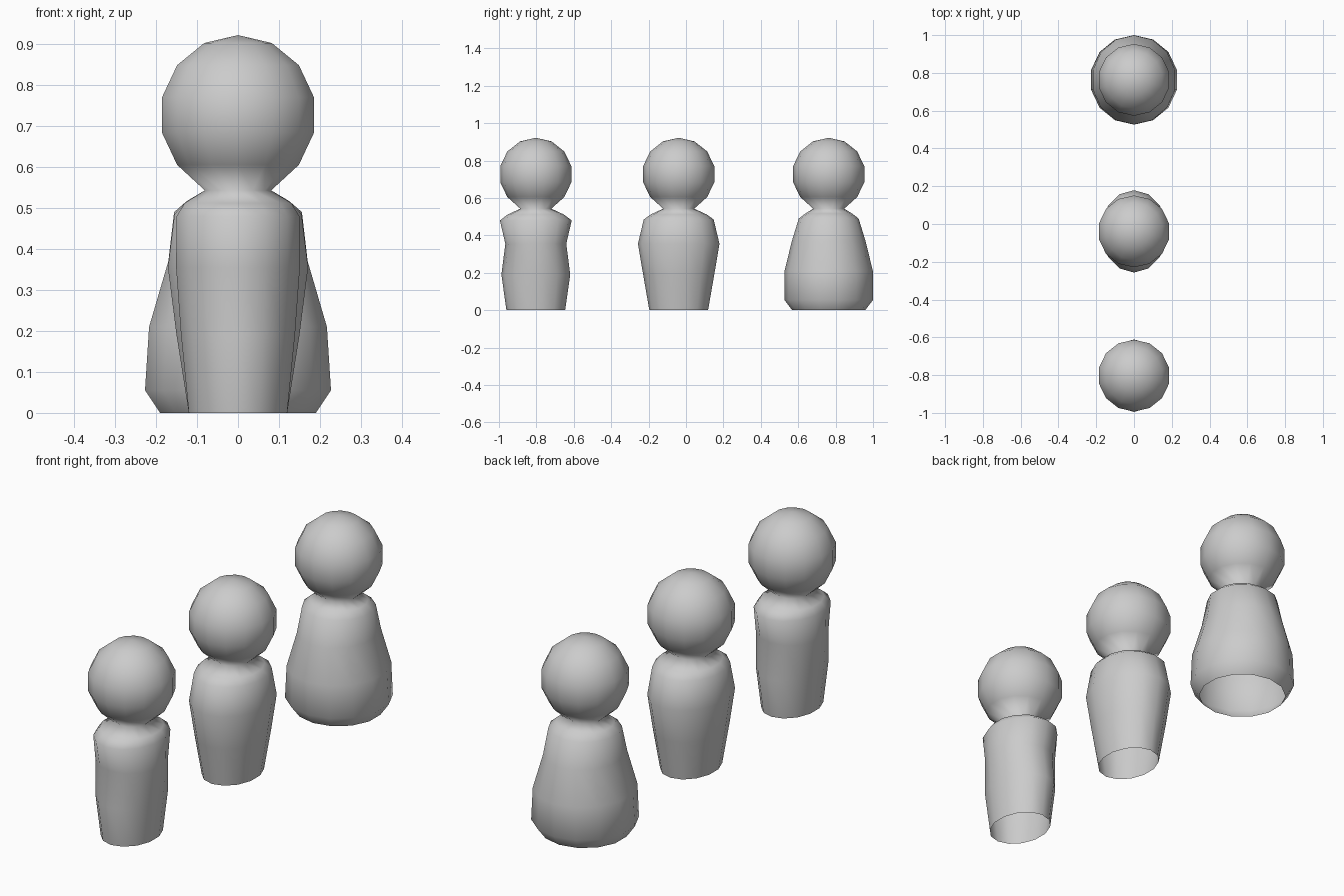
import bpy, bmesh
from math import sin, cos, pi

if "Cube" in bpy.data.objects:
    bpy.data.objects.remove(bpy.data.objects["Cube"])

SIDES = 14
FLAT = cos(pi / SIDES)   # flats face +-x, corners face +-y

# shared head: faceted sphere, listed from neck up as (half width x, half depth y, z)
R, CZ = 0.195, 0.727
HEAD = [(0.083 * FLAT, 0.083, 0.543)]
for i in range(5, 0, -1):
    a = pi * i / 7
    HEAD.append((R * sin(a) * FLAT, R * sin(a), CZ + R * cos(a)))


def peg(name, y0, body):
    """Lathe an oval body profile plus the head into one skin, open below."""
    bm = bmesh.new()
    rings = []
    for hx, hy, z in body + HEAD:
        rings.append([bm.verts.new((hx / FLAT * sin(2 * pi * k / SIDES),
                                    y0 + hy * cos(2 * pi * k / SIDES), z))
                      for k in range(SIDES)])
    for a, b in zip(rings, rings[1:]):
        for k in range(SIDES):
            n = (k + 1) % SIDES
            bm.faces.new((a[k], a[n], b[n], b[k]))
    top = bm.verts.new((0, y0, CZ + R))
    for k in range(SIDES):
        bm.faces.new((rings[-1][k], rings[-1][(k + 1) % SIDES], top))
    bmesh.ops.recalc_face_normals(bm, faces=bm.faces)
    if max(bm.faces, key=lambda f: f.calc_center_median().z).normal.z < 0:
        bmesh.ops.reverse_faces(bm, faces=bm.faces)
    for f in bm.faces:
        f.smooth = True
    me = bpy.data.meshes.new(name)
    bm.to_mesh(me)
    bm.free()
    ob = bpy.data.objects.new(name, me)
    bpy.context.collection.objects.link(ob)


# waisted figure in front
peg("waisted_peg_figure", -0.803, [
    (0.12, 0.157, 0), (0.139, 0.184, 0.19), (0.151, 0.163, 0.355),
    (0.15, 0.192, 0.48), (0.13, 0.15, 0.512)])

# broad chested figure in the middle
peg("broad_peg_figure", -0.039, [
    (0.12, 0.157, 0), (0.15, 0.19, 0.19), (0.171, 0.218, 0.355),
    (0.155, 0.187, 0.485), (0.13, 0.15, 0.512)])

# wide skirted figure at the back
peg("skirted_peg_figure", 0.763, [
    (0.19, 0.195, 0), (0.227, 0.237, 0.055), (0.217, 0.236, 0.21),
    (0.17, 0.197, 0.37), (0.156, 0.16, 0.49), (0.125, 0.125, 0.517)])
